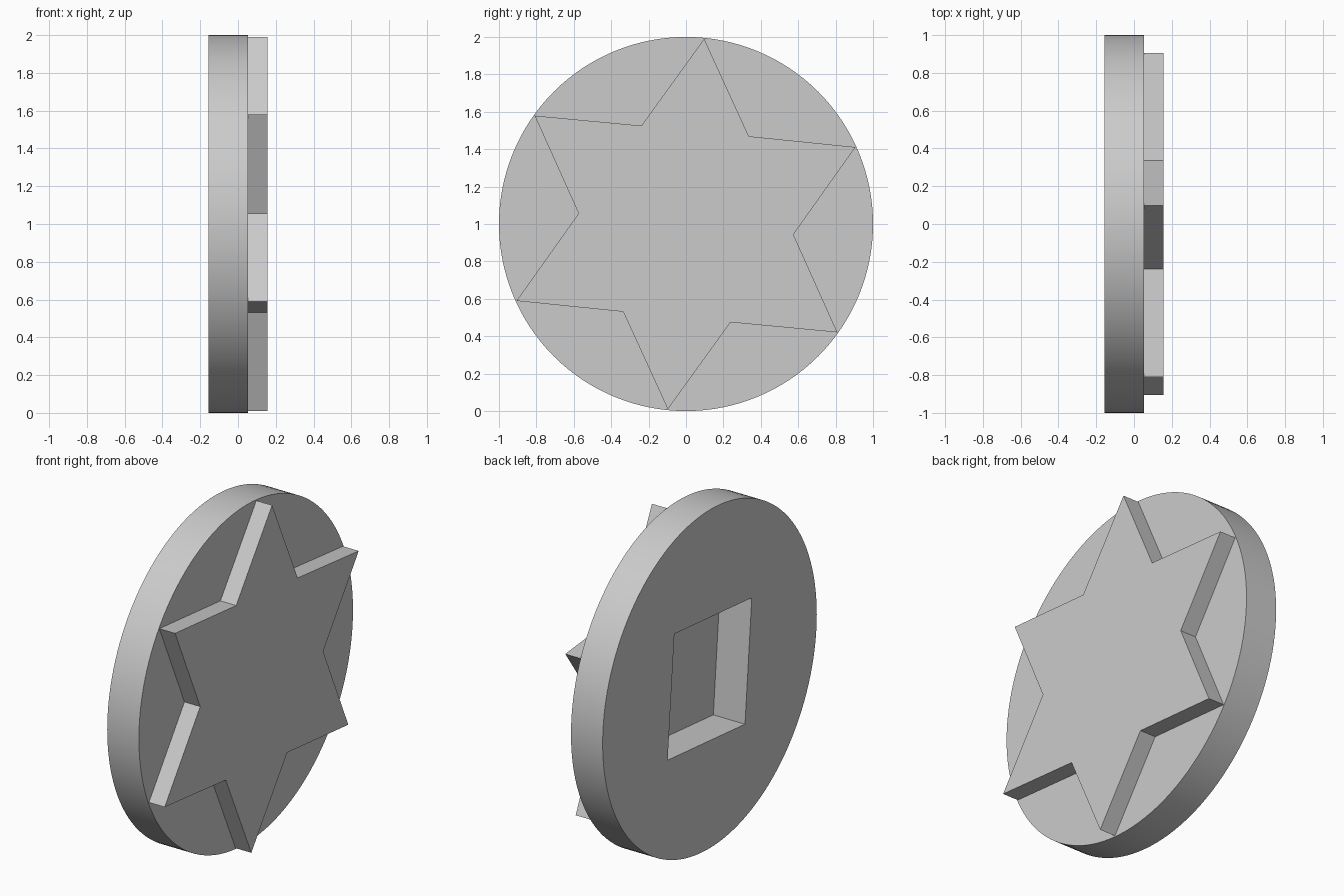
import bpy, bmesh
from math import sin, cos, radians, tau

cube = bpy.data.objects.get("Cube")
if cube:
    bpy.data.objects.remove(cube)

grey = bpy.data.materials.new("plain grey")
grey.use_nodes = True
colour = (0.6, 0.6, 0.6, 1)
grey.diffuse_color = colour
grey.node_tree.nodes["Principled BSDF"].inputs["Base Color"].default_value = colour


def ring(radii, count, turn):
    """Closed outline in the y-z plane, cycling through the given radii."""
    start = radians(turn)
    return [(radii[i % len(radii)] * cos(start + tau * i / count),
             radii[i % len(radii)] * sin(start + tau * i / count))
            for i in range(count)]


def plate(name, outlines, x0, x1):
    """Fill the outlines (inner ones become holes) and extrude along x."""
    bm = bmesh.new()
    edges = []
    for outline in outlines:
        verts = [bm.verts.new((x0, y, z + 1)) for y, z in outline]
        edges += [bm.edges.new((a, b)) for a, b in zip(verts, verts[1:] + verts[:1])]
    bmesh.ops.triangle_fill(bm, edges=edges, use_beauty=True, normal=(-1, 0, 0))
    result = bmesh.ops.extrude_face_region(bm, geom=bm.faces[:], use_keep_orig=True)
    moved = [g for g in result["geom"] if isinstance(g, bmesh.types.BMVert)]
    bmesh.ops.translate(bm, vec=(x1 - x0, 0, 0), verts=moved)
    bmesh.ops.recalc_face_normals(bm, faces=bm.faces[:])
    bmesh.ops.dissolve_limit(bm, angle_limit=radians(0.5),
                             verts=bm.verts[:], edges=bm.edges[:])
    mesh = bpy.data.meshes.new(name)
    bm.to_mesh(mesh)
    bm.free()
    mesh.materials.append(grey)
    obj = bpy.data.objects.new(name, mesh)
    bpy.context.collection.objects.link(obj)
    bpy.ops.object.select_all(action="DESELECT")
    obj.select_set(True)
    bpy.context.view_layer.objects.active = obj
    bpy.ops.object.shade_smooth_by_angle(angle=radians(20))
    return obj


# Round disc with a tilted square socket, closed at its end by the star
plate("round_disc", [ring([1], 128, 0), ring([0.513], 4, 50)], -0.155, 0.052)

# Six-pointed star raised on the disc
plate("raised_star", [ring([0.995, 0.577], 12, 24.4)], 0.052, 0.155)
